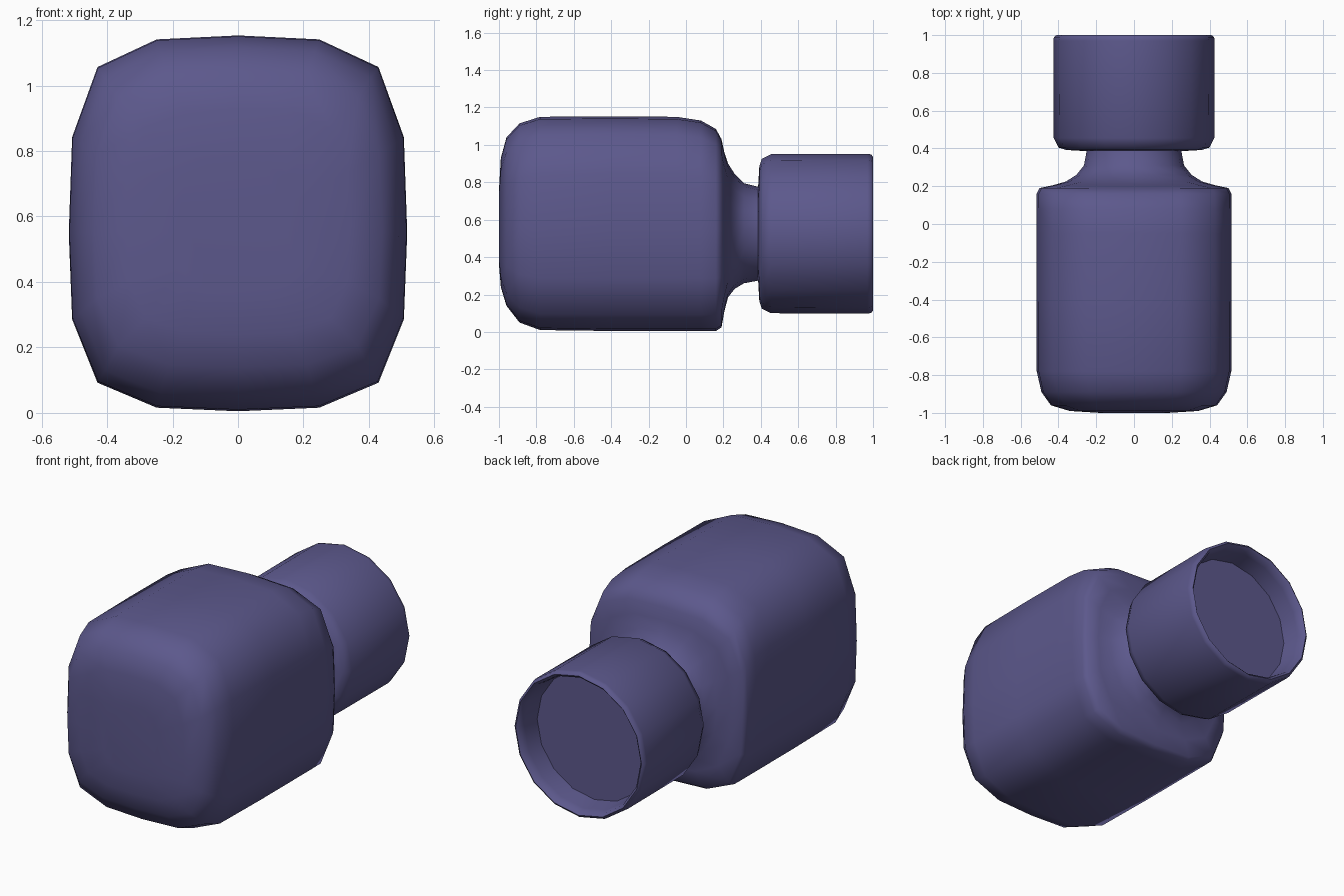
import bpy, bmesh, math
from math import radians

cube = bpy.data.objects.get("Cube")
if cube:
    bpy.data.objects.remove(cube, do_unlink=True)

paint = bpy.data.materials.new("dusky violet")
paint.use_nodes = True
COLOUR = (0.107, 0.098, 0.262, 1)
paint.diffuse_color = COLOUR
paint.node_tree.nodes["Principled BSDF"].inputs["Base Color"].default_value = COLOUR

SIDES = 16
# One quarter of the rounded-square outline, from the side up to the top
SOFT_SQUARE = [(1, 0), (0.98, 0.485), (0.83, 0.84), (0.48, 0.98)]


def outline(squareness):
    """Unit ring of points, blended between a circle and a soft square."""
    ring = []
    for i in range(SIDES):
        a = 2 * math.pi * i / SIDES
        c, s = math.cos(a), math.sin(a)
        quarter, k = divmod(i, 4)
        u, v = SOFT_SQUARE[k]
        for _ in range(quarter):
            u, v = -v, u
        # keep the lower and upper halves mirrored
        if quarter % 2:
            u, v = math.copysign(SOFT_SQUARE[4 - k][0], -1) if k else 0, \
                   SOFT_SQUARE[4 - k][1] if k else 1
            if quarter == 3:
                u, v = -u, -v
        ring.append((c + (u - c) * squareness, s + (v - s) * squareness))
    return ring


def loft(name, rings, mid):
    """Skin rings of (y, half width, bottom, top, squareness) and cap both ends."""
    bm = bmesh.new()
    loops = []
    for y, w, lo, hi, sq in rings:
        loops.append([bm.verts.new((u * w, y, mid + v * ((hi - mid) if v > 0 else (mid - lo))))
                      for u, v in outline(sq)])
    for a, b in zip(loops, loops[1:]):
        for i in range(SIDES):
            j = (i + 1) % SIDES
            bm.faces.new((a[i], a[j], b[j], b[i]))
    bm.faces.new(loops[0])
    bm.faces.new(loops[-1])
    bmesh.ops.recalc_face_normals(bm, faces=bm.faces[:])
    mesh = bpy.data.meshes.new(name)
    bm.to_mesh(mesh)
    bm.free()
    obj = bpy.data.objects.new(name, mesh)
    bpy.context.collection.objects.link(obj)
    mesh.materials.append(paint)
    bpy.ops.object.select_all(action='DESELECT')
    obj.select_set(True)
    bpy.context.view_layer.objects.active = obj
    bpy.ops.object.shade_smooth_by_angle(angle=radians(55))
    return obj


# Body: domed front, straight sides, shoulder flowing into the round neck
loft("body", [
    (-1.00, 0.18, 0.36, 0.76, 1),
    (-0.99, 0.34, 0.24, 0.93, 1),
    (-0.96, 0.44, 0.14, 1.04, 1),
    (-0.89, 0.49, 0.05, 1.115, 1),
    (-0.78, 0.515, 0.01, 1.15, 1),
    (-0.40, 0.517, 0.005, 1.153, 1),
    (-0.05, 0.517, 0.005, 1.15, 1),
    (0.08, 0.517, 0.005, 1.13, 1),
    (0.16, 0.515, 0.005, 1.085, 1),
    (0.19, 0.50, 0.025, 1.03, 1),
    (0.205, 0.43, 0.11, 0.96, 0.8),
    (0.225, 0.36, 0.185, 0.90, 0.4),
    (0.26, 0.305, 0.23, 0.845, 0.1),
    (0.31, 0.265, 0.26, 0.795, 0),
    (0.39, 0.25, 0.275, 0.775, 0),
], 0.55)

# Cap: closed front, rounded lip and a shallow recess at the back
MID = 0.525
PROFILE = [(0.385, 0.24), (0.392, 0.36), (0.405, 0.40), (0.455, 0.425),
           (0.97, 0.427), (0.99, 0.424), (1.00, 0.41), (0.985, 0.395),
           (0.95, 0.388), (0.85, 0.375)]
loft("cap", [(y, r, MID - r, MID + r, 0) for y, r in PROFILE], MID)
